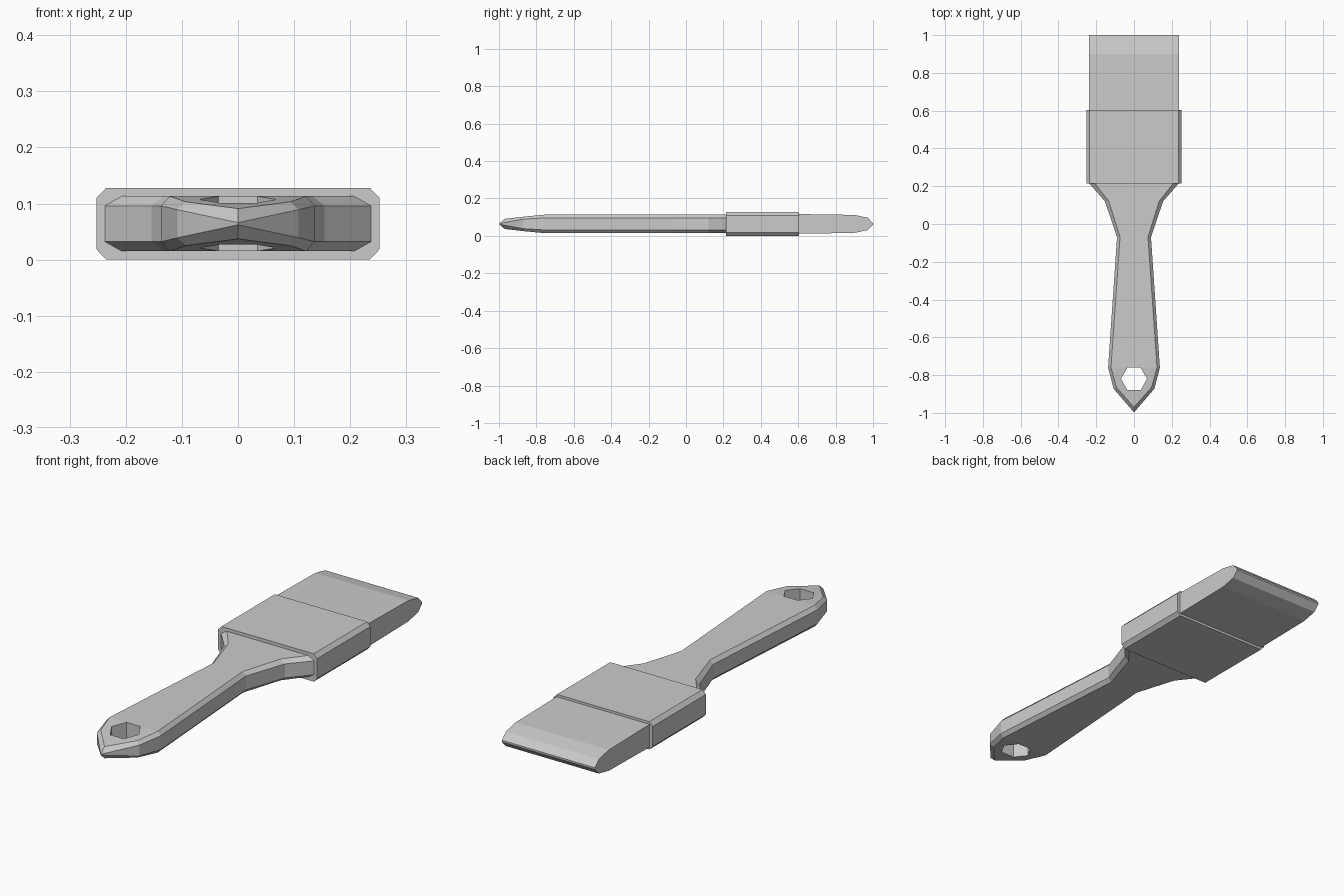
import bpy, bmesh, math

if "Cube" in bpy.data.objects:
    bpy.data.objects.remove(bpy.data.objects["Cube"])

MID = 0.064  # height of the brush centre plane

grey = bpy.data.materials.new("plain grey")
grey.use_nodes = True
grey.diffuse_color = (0.6, 0.6, 0.6, 1)
grey.node_tree.nodes["Principled BSDF"].inputs["Base Color"].default_value = (0.6, 0.6, 0.6, 1)


def ring(inner, outer):
    """Eight-sided ring mirrored in x and z from an edge point and a side point (x, y, half height)."""
    quarter = [inner, outer]
    right = quarter + [(x, y, -z) for x, y, z in reversed(quarter)]
    return right + [(-x, y, z) for x, y, z in reversed(right)]


def loft(name, rings):
    """Closed solid skinned through a row of rings."""
    bm = bmesh.new()
    loops = [[bm.verts.new((x, y, z + MID)) for x, y, z in r] for r in rings]
    for a, b in zip(loops, loops[1:]):
        n = len(a)
        for i in range(n):
            j = (i + 1) % n
            bm.faces.new((a[i], a[j], b[j], b[i]))
    bm.faces.new(loops[0])
    bm.faces.new(loops[-1])
    bmesh.ops.remove_doubles(bm, verts=bm.verts, dist=0.0005)
    bmesh.ops.recalc_face_normals(bm, faces=bm.faces)
    mesh = bpy.data.meshes.new(name)
    bm.to_mesh(mesh)
    bm.free()
    mesh.materials.append(grey)
    obj = bpy.data.objects.new(name, mesh)
    bpy.context.collection.objects.link(obj)
    return obj


# Handle: bevelled grip, waist, swelling and pointed end
grip = [(0.24, 0.207, 0.237), (0.215, 0.207, 0.237), (0.12, 0.133, 0.154),
        (-0.07, 0.074, 0.09), (-0.76, 0.122, 0.137)]
sections = [ring((xi, y, 0.049), (xo, y, 0.032)) for y, xi, xo in grip]
sections.append(ring((0.093, -0.865, 0.039), (0.108, -0.872, 0.025)))
sections.append(ring((0, -0.97, 0.027), (0, -0.998, 0.002)))
handle = loft("handle", sections)

# Hexagonal hanging hole
hexagon = [(0.069 * math.cos(math.radians(60 * i)),
            -0.82 + 0.069 * math.sin(math.radians(60 * i))) for i in range(6)]
cutter = loft("hole_cutter", [[(x, y, z) for x, y in hexagon] for z in (-0.2, 0.2)])
cutter.hide_render = True
hole = handle.modifiers.new("hole", 'BOOLEAN')
hole.operation = 'DIFFERENCE'
hole.solver = 'EXACT'
hole.object = cutter
bpy.context.view_layer.objects.active = handle
bpy.ops.object.modifier_apply(modifier=hole.name)
bpy.data.objects.remove(cutter)

# Ferrule: bevelled band
loft("ferrule", [ring((0.235, y, 0.064), (0.252, y, 0.046)) for y in (0.215, 0.603)])

# Bristles: flat block tapering to a blunt edge
taper = [(0.58, 0.053), (0.9, 0.048), (0.972, 0.033), (1.0, 0.004)]
loft("bristles", [[(-0.237, y, -h), (0.237, y, -h), (0.237, y, h), (-0.237, y, h)]
                  for y, h in taper])
